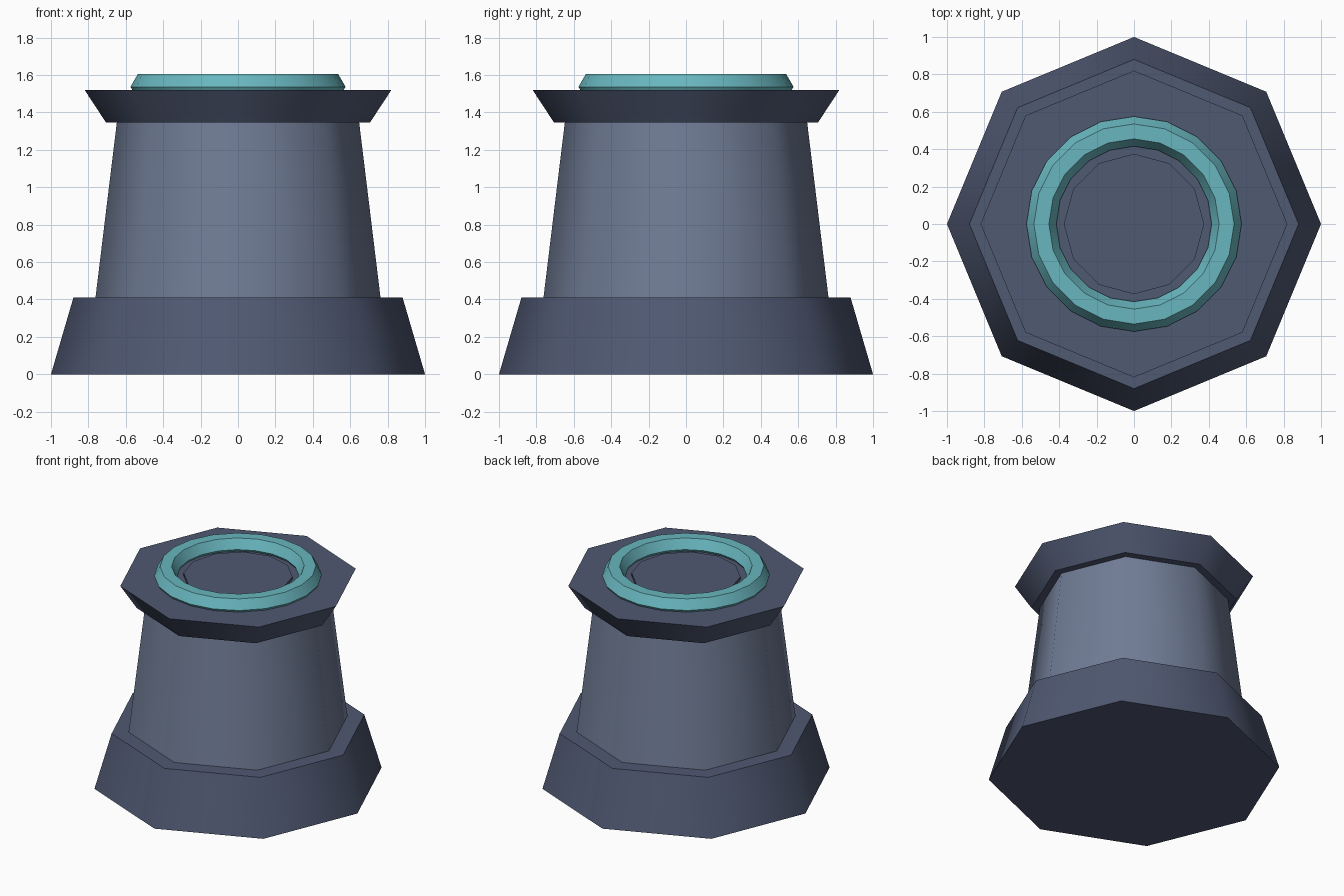
import bpy
import math

if "Cube" in bpy.data.objects:
    bpy.data.objects.remove(bpy.data.objects["Cube"])


def material(name, color):
    mat = bpy.data.materials.new(name)
    mat.diffuse_color = (*color, 1)
    mat.use_nodes = True
    mat.node_tree.nodes["Principled BSDF"].inputs["Base Color"].default_value = mat.diffuse_color
    return mat


def finish(name, mat):
    obj = bpy.context.object
    obj.name = name
    obj.data.materials.append(mat)
    bpy.ops.object.shade_smooth_by_angle(angle=math.radians(50))
    return obj


def frustum(name, sides, r_bottom, r_top, z_bottom, z_top, mat):
    bpy.ops.mesh.primitive_cone_add(
        vertices=sides, radius1=r_bottom, radius2=r_top,
        depth=z_top - z_bottom, location=(0, 0, (z_bottom + z_top) / 2))
    return finish(name, mat)


dark = material("dark_slate", (0.08, 0.10, 0.17))
light = material("light_slate", (0.16, 0.20, 0.30))
teal = material("teal", (0.14, 0.47, 0.52))

# Octagonal plinth, tapering column and flared collar
frustum("base", 8, 1.0, 0.88, 0.0, 0.41, dark)
frustum("column", 8, 0.762, 0.648, 0.41, 1.345, light)
frustum("collar", 8, 0.705, 0.82, 1.345, 1.52, dark)

# Low disc inside the ring
frustum("centre_disc", 12, 0.375, 0.375, 1.50, 1.54, dark)

# Teal ring resting on the collar
bpy.ops.mesh.primitive_torus_add(
    major_segments=20, minor_segments=6, major_radius=0.495,
    minor_radius=0.08, location=(0, 0, 1.537))
finish("ring", teal)
